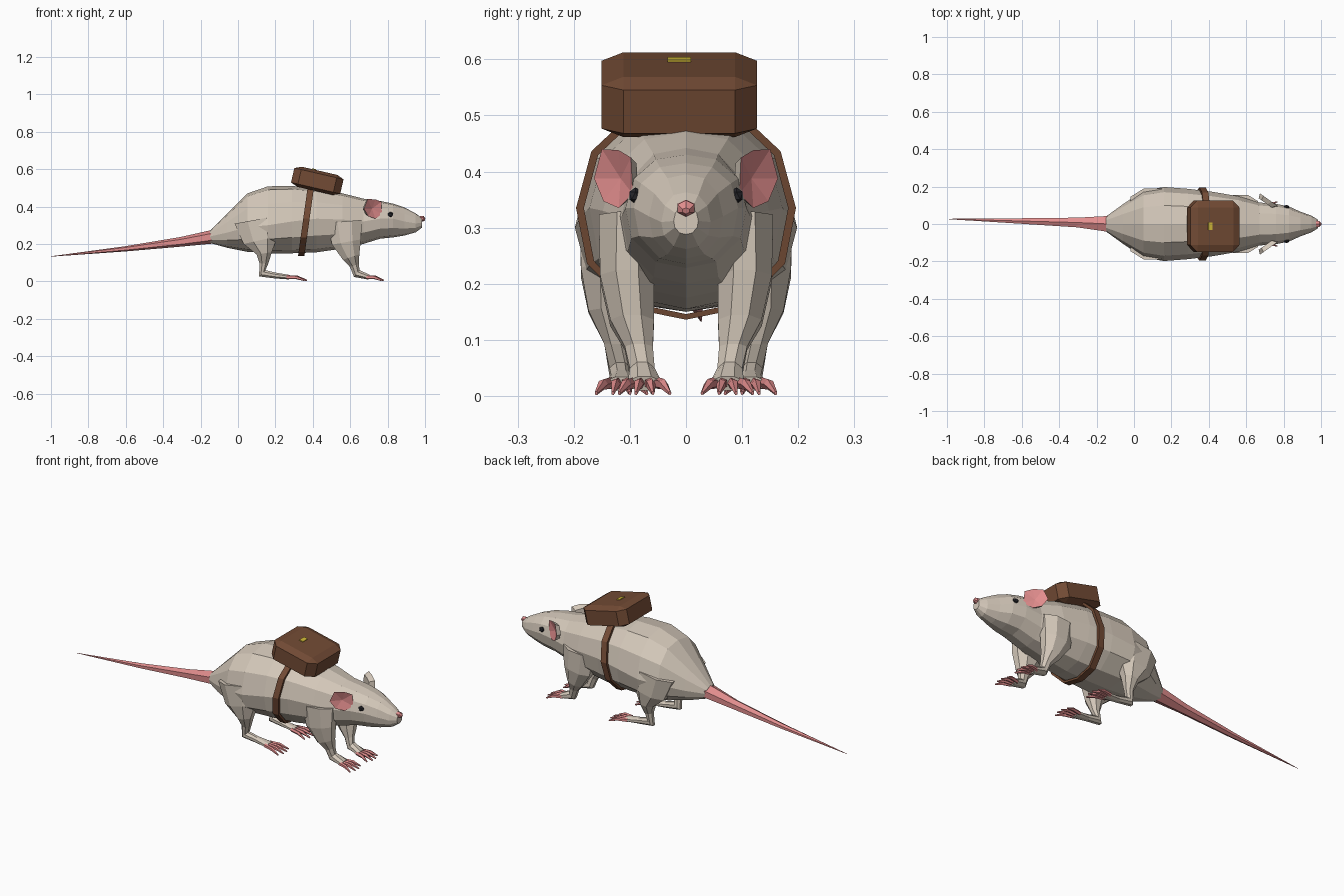
import bpy, bmesh, math
from mathutils import Vector, Matrix

if "Cube" in bpy.data.objects:
    bpy.data.objects.remove(bpy.data.objects["Cube"])


def material(name, rgb):
    m = bpy.data.materials.new(name)
    m.diffuse_color = (*rgb, 1)
    m.use_nodes = True
    m.node_tree.nodes["Principled BSDF"].inputs["Base Color"].default_value = m.diffuse_color
    return m


FUR = material("fur", (0.66, 0.58, 0.49))
PINK = material("skin", (0.76, 0.27, 0.27))
LEATHER = material("leather", (0.17, 0.07, 0.035))
BRASS = material("brass", (0.65, 0.5, 0.04))
DARK = material("eye", (0.02, 0.02, 0.025))


def finish(name, bm, *mats):
    bmesh.ops.recalc_face_normals(bm, faces=bm.faces)
    me = bpy.data.meshes.new(name)
    bm.to_mesh(me)
    bm.free()
    for m in mats:
        me.materials.append(m)
    ob = bpy.data.objects.new(name, me)
    bpy.context.collection.objects.link(ob)
    return ob


def skin(name, rings, mat, closed=False):
    """Join rings of points; cap the ends, or close into a loop."""
    bm = bmesh.new()
    vs = [[bm.verts.new(p) for p in r] for r in rings]
    n = len(vs[0])
    pairs = list(zip(vs, vs[1:])) + ([(vs[-1], vs[0])] if closed else [])
    for a, b in pairs:
        for i in range(n):
            j = (i + 1) % n
            bm.faces.new((a[i], a[j], b[j], b[i]))
    if not closed:
        bm.faces.new(vs[0])
        bm.faces.new(vs[-1])
    return finish(name, bm, mat)


def limb(name, path, mat, n=6, side=1):
    """Tube along (x, y, z, half width in y, half depth) stations."""
    rings = []
    for i, (x, y, z, a, b) in enumerate(path):
        p, q = path[max(i - 1, 0)], path[min(i + 1, len(path) - 1)]
        t = Vector((q[0] - p[0], q[2] - p[2])).normalized()
        ring = []
        for k in range(n):
            w = math.tau * (k + 0.5) / n
            u, v = a * math.cos(w), b * math.sin(w)
            ring.append((x - t.y * v, side * (y + u), z + t.x * v))
        rings.append(ring)
    return skin(name, rings, mat)


# Body cross-section, as fractions of half width and height
HALF = [(0, 1), (.5, .91), (.86, .55), (1, 0), (.9, -.5), (.5, -.9), (0, -1)]
SECTION = HALF + [(-u, v) for u, v in HALF[-2:0:-1]]


def section(w, top, mid, low):
    return [(u * w, mid + v * (top - mid if v > 0 else mid - low)) for u, v in SECTION]


# Body and head: x, half width, top, widest height, bottom
body = [(-.15, .04, .27, .24, .205), (-.06, .105, .36, .26, .18),
        (.05, .178, .47, .29, .158), (.16, .198, .508, .30, .15),
        (.29, .188, .51, .32, .15), (.42, .172, .495, .335, .155),
        (.56, .148, .47, .33, .175), (.67, .115, .442, .32, .20),
        (.76, .108, .43, .335, .228), (.83, .093, .415, .335, .235),
        (.89, .066, .395, .32, .245), (.95, .044, .363, .31, .262),
        (.985, .022, .338, .312, .288)]
skin("body", [[(x, y, z) for y, z in section(w, t, m, l)] for x, w, t, m, l in body], FUR)
limb("nose", [(.972, 0, .336, .017, .014), (.99, 0, .334, .017, .015),
              (1.0, 0, .33, .007, .006)], PINK)

# Tail
limb("tail", [(-.125, 0, .24, .05, .037), (-.3, .008, .212, .03, .026),
              (-.6, .016, .174, .017, .014), (-1, .027, .133, .001, .001)], PINK)

# Legs with paws and toes
FRONT = [(.57, .10, .32, .06, .10), (.58, .105, .21, .052, .085),
         (.605, .096, .13, .042, .05), (.622, .084, .085, .027, .027),
         (.635, .078, .042, .024, .026), (.70, .074, .022, .032, .014)]
HIND = [(.10, .115, .33, .08, .13), (.12, .13, .22, .062, .10),
        (.14, .135, .15, .042, .045), (.138, .125, .095, .023, .025),
        (.13, .117, .043, .021, .026), (.2, .115, .031, .02, .017),
        (.275, .115, .022, .03, .013)]
for s, tag in ((1, "left"), (-1, "right")):
    for part, path, reach in (("front", FRONT, .085), ("hind", HIND, .10)):
        limb(f"{part}_leg_{tag}", path, FUR, 8, s)
        x, y = path[-1][:2]
        for k in range(4):
            f = k - 1.5
            r = reach - .012 * abs(f)
            limb(f"{part}_toe_{tag}_{k + 1}",
                 [(x - .015, y + f * .014, .023, .009, .011),
                  (x + r * .45, y + f * .022, .021, .009, .010),
                  (x + r, y + f * .03, .005, .003, .004)], PINK, 5, s)

    # Ear: cupped pink face with a fur back
    outline = [(.098, .425), (.12, .438), (.15, .44), (.164, .388),
               (.147, .347), (.12, .335), (.095, .36)]
    place = lambda y, z, back=0: (.77 - (y - .095) * 1.4 - back, s * (y - back * .7), z)
    bm = bmesh.new()
    rim = [bm.verts.new(place(y, z)) for y, z in outline]
    rear = [bm.verts.new(place(.12 + (y - .12) * .75, .385 + (z - .385) * .75, .022))
            for y, z in outline]
    cup = bm.verts.new(place(.125, .388, .012))
    for i in range(len(rim)):
        j = (i + 1) % len(rim)
        bm.faces.new((rim[i], rim[j], cup))
        bm.faces.new((rim[i], rim[j], rear[j], rear[i])).material_index = 1
    bm.faces.new(rear).material_index = 1
    finish(f"ear_{tag}", bm, PINK, FUR)

    # Eye
    bm = bmesh.new()
    bmesh.ops.create_icosphere(bm, subdivisions=1, radius=1)
    bmesh.ops.transform(bm, verts=bm.verts, matrix=Matrix.Translation((.815, s * .09, .357))
                        @ Matrix.Diagonal((.017, .013, .015, 1)))
    finish(f"eye_{tag}", bm, DARK)

# Strap: band around the body, leaning back towards the belly
inner, outer = section(.182, .507, .335, .146), section(.196, .519, .335, .136)
lean = lambda z: .34 + (z - .15) * .14
skin("strap", [[(lean(a[1]) - .017, *a), (lean(a[1]) + .017, *a),
                (lean(b[1]) + .017, *b), (lean(b[1]) - .017, *b)]
               for a, b in zip(inner, outer)], LEATHER, closed=True)

# Backpack: chamfered box tilted along the back, with a clasp
tilt = Matrix.Translation((.424, -.012, .537)) @ Matrix.Rotation(math.radians(13), 4, 'Y')


def box(name, size, offset, chamfer, mat):
    bm = bmesh.new()
    bmesh.ops.create_cube(bm, size=1)
    if chamfer:
        bmesh.ops.bevel(bm, geom=bm.edges[:], offset=chamfer, segments=1,
                        affect='EDGES', offset_type='OFFSET')
    bmesh.ops.transform(bm, verts=bm.verts, matrix=tilt @ Matrix.Translation(offset)
                        @ Matrix.Diagonal((*size, 1)))
    finish(name, bm, mat)


box("backpack", (.27, .277, .11), (0, 0, 0), .14, LEATHER)
box("clasp", (.022, .042, .008), (-.03, 0, .055), 0, BRASS)
